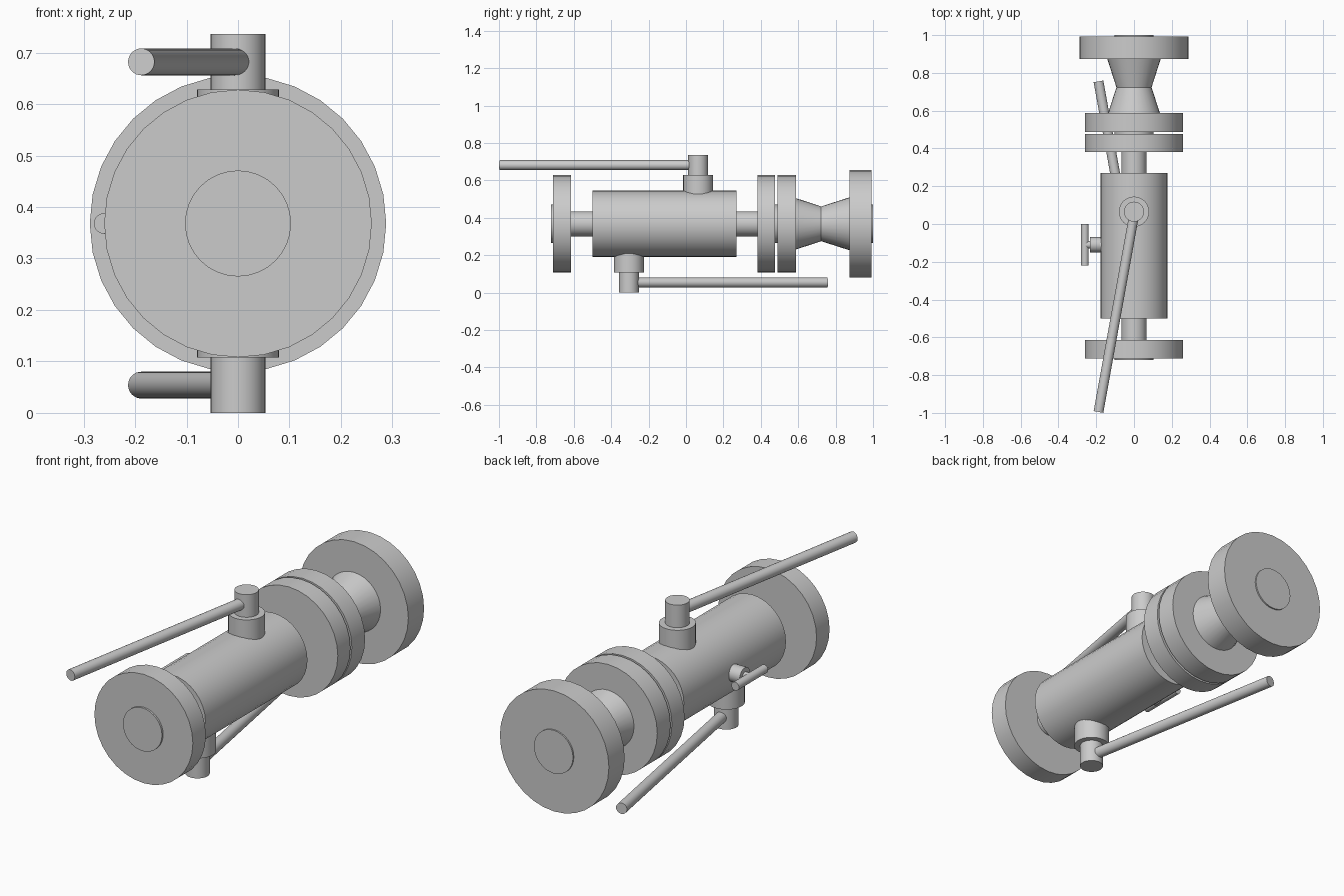
import bpy, math
from mathutils import Vector

if "Cube" in bpy.data.objects:
    bpy.data.objects.remove(bpy.data.objects["Cube"])

AXIS_Z = 0.368  # height of the pipe axis


def finish(obj, name):
    obj.name = name
    bpy.ops.object.shade_smooth_by_angle(angle=math.radians(35))
    return obj


def rod(name, a, b, r1, r2=None, sides=32):
    """Cylinder or cone frustum running from point a to point b."""
    a, b = Vector(a), Vector(b)
    d = b - a
    bpy.ops.mesh.primitive_cone_add(
        vertices=sides, radius1=r1, radius2=r1 if r2 is None else r2,
        depth=d.length, location=(a + b) / 2,
        rotation=d.to_track_quat('Z', 'Y').to_euler())
    return finish(bpy.context.object, name)


def pipe(name, y0, y1, r1, r2=None):
    return rod(name, (0, y0, AXIS_Z), (0, y1, AXIS_Z), r1, r2)


# Main valve body and necks
pipe("valve_body", -0.5, 0.27, 0.178)
pipe("front_neck", -0.65, -0.48, 0.067)
pipe("back_neck", 0.25, 0.42, 0.067)

# Flanges, each with a raised sealing face
pipe("front_flange", -0.712, -0.614, 0.26)
pipe("front_raised_face", -0.721, -0.70, 0.103)
pipe("back_flange", 0.382, 0.477, 0.26)
pipe("joint_raised_face", 0.46, 0.50, 0.103)
pipe("adapter_flange", 0.488, 0.588, 0.26)
pipe("end_flange", 0.874, 0.993, 0.288)
pipe("end_raised_face", 0.98, 1.0, 0.103)

# Hourglass adapter between the two last flanges
pipe("adapter_cone_front", 0.585, 0.723, 0.138, 0.093)
pipe("adapter_cone_back", 0.723, 0.876, 0.093, 0.142)

# Upper and lower operating stems with lever handles
for label, y, s in (("upper", 0.065, 1), ("lower", -0.305, -1)):
    def z(h):
        return AXIS_Z + s * h
    rod(label + "_collar", (0, y, z(0.13)), (0, y, z(0.26)), 0.08)
    rod(label + "_stem", (0, y, z(0.2)), (0, y, z(0.368)), 0.053)
    rod(label + "_lever", (0, y - s * 0.02, z(0.314)),
        (-0.188, y - s * 1.06, z(0.314)), 0.026)

# Small bleed valve on the left side
Y = -0.11
rod("bleed_boss", (-0.15, Y, AXIS_Z), (-0.234, Y, AXIS_Z), 0.04)
rod("bleed_stem", (-0.22, Y, AXIS_Z), (-0.26, Y, AXIS_Z), 0.02)
rod("bleed_handle", (-0.26, Y - 0.11, AXIS_Z), (-0.26, Y + 0.11, AXIS_Z), 0.02)
